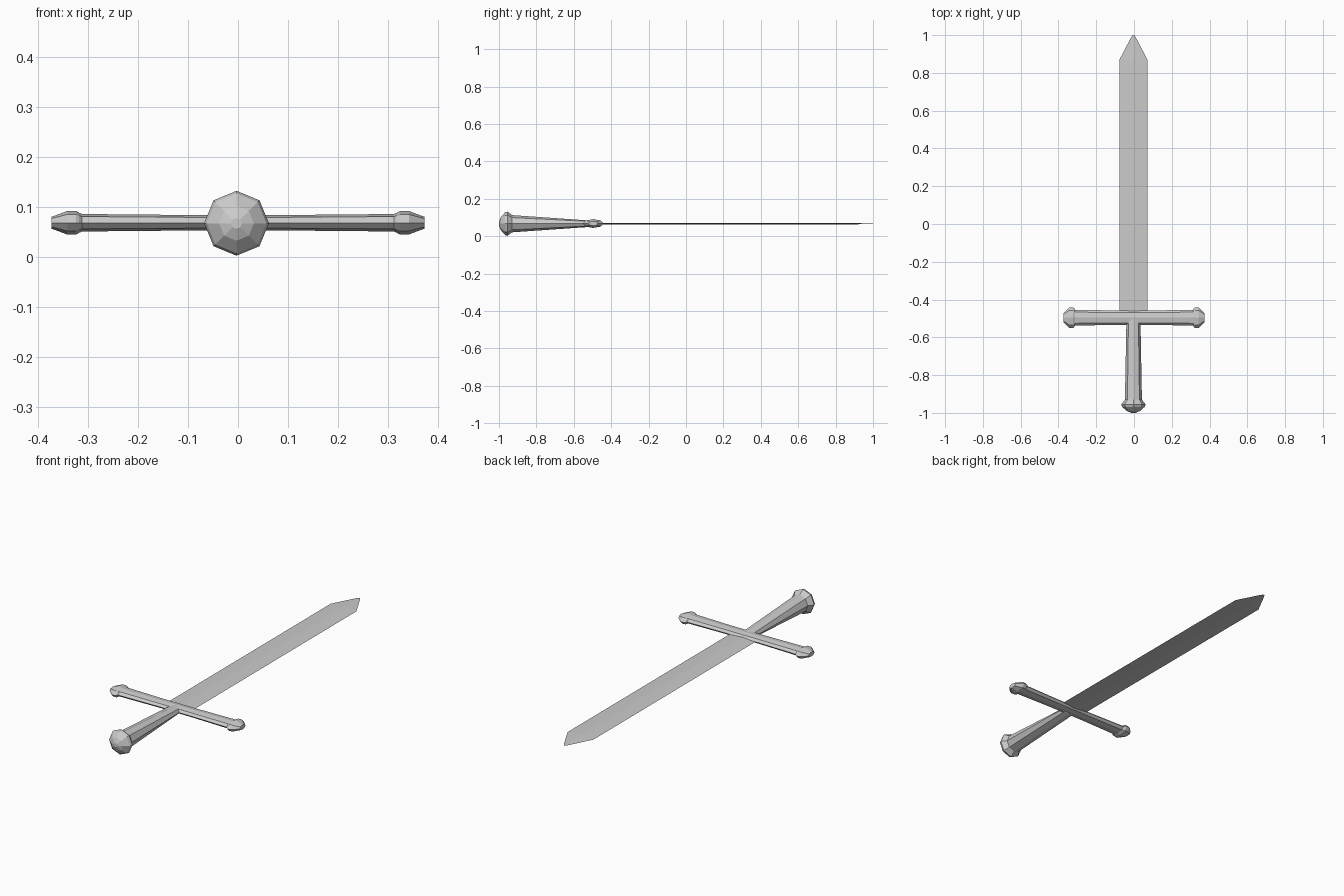
import bpy, bmesh
from math import cos, sin, pi

if "Cube" in bpy.data.objects:
    bpy.data.objects.remove(bpy.data.objects["Cube"])

CX, CZ = -0.003, 0.067      # long axis of the sword


def loft(name, rings, place, sides=8):
    """Skin (distance, half_a, half_b) rings; place(d, a, b) gives the 3D point."""
    bm = bmesh.new()
    loops = []
    for d, ha, hb in rings:
        loops.append([bm.verts.new(place(d, ha * cos(2 * pi * i / sides),
                                         hb * sin(2 * pi * i / sides)))
                      for i in range(sides)])
    for lo, hi in zip(loops, loops[1:]):
        for i in range(sides):
            j = (i + 1) % sides
            bm.faces.new((lo[i], lo[j], hi[j], hi[i]))
    bm.faces.new(loops[0])
    bm.faces.new(loops[-1])
    bmesh.ops.recalc_face_normals(bm, faces=bm.faces)
    mesh = bpy.data.meshes.new(name)
    bm.to_mesh(mesh)
    bm.free()
    obj = bpy.data.objects.new(name, mesh)
    bpy.context.collection.objects.link(obj)
    return obj


def along_y(d, a, b):
    return (CX + a, d, CZ + b)


def along_x(d, a, b):
    return (d, -0.496 + a, CZ + 0.001 + b)


# Blade: very thin diamond section with a tapered, blunted tip
loft("blade", [(-0.5, 0.074, 0.004), (0.87, 0.074, 0.004),
               (0.985, 0.014, 0.0015), (1.0, 0.005, 0.0005)], along_y, sides=4)

# Crossguard: flattened octagonal bar with a flanged knob at each end
half = [(0.1, 0.038, 0.0155), (0.312, 0.042, 0.0175), (0.318, 0.051, 0.020),
        (0.324, 0.055, 0.0235), (0.342, 0.055, 0.0235), (0.373, 0.025, 0.012)]
guard = [(-x, a, b) for x, a, b in reversed(half)] + half
loft("crossguard", guard, along_x)

# Grip flaring into the faceted pommel
loft("grip_and_pommel", [(-0.5, 0.037, 0.016), (-0.93, 0.045, 0.046),
                         (-0.955, 0.065, 0.065), (-0.968, 0.060, 0.060),
                         (-0.990, 0.035, 0.035), (-1.0, 0.011, 0.011)], along_y)
